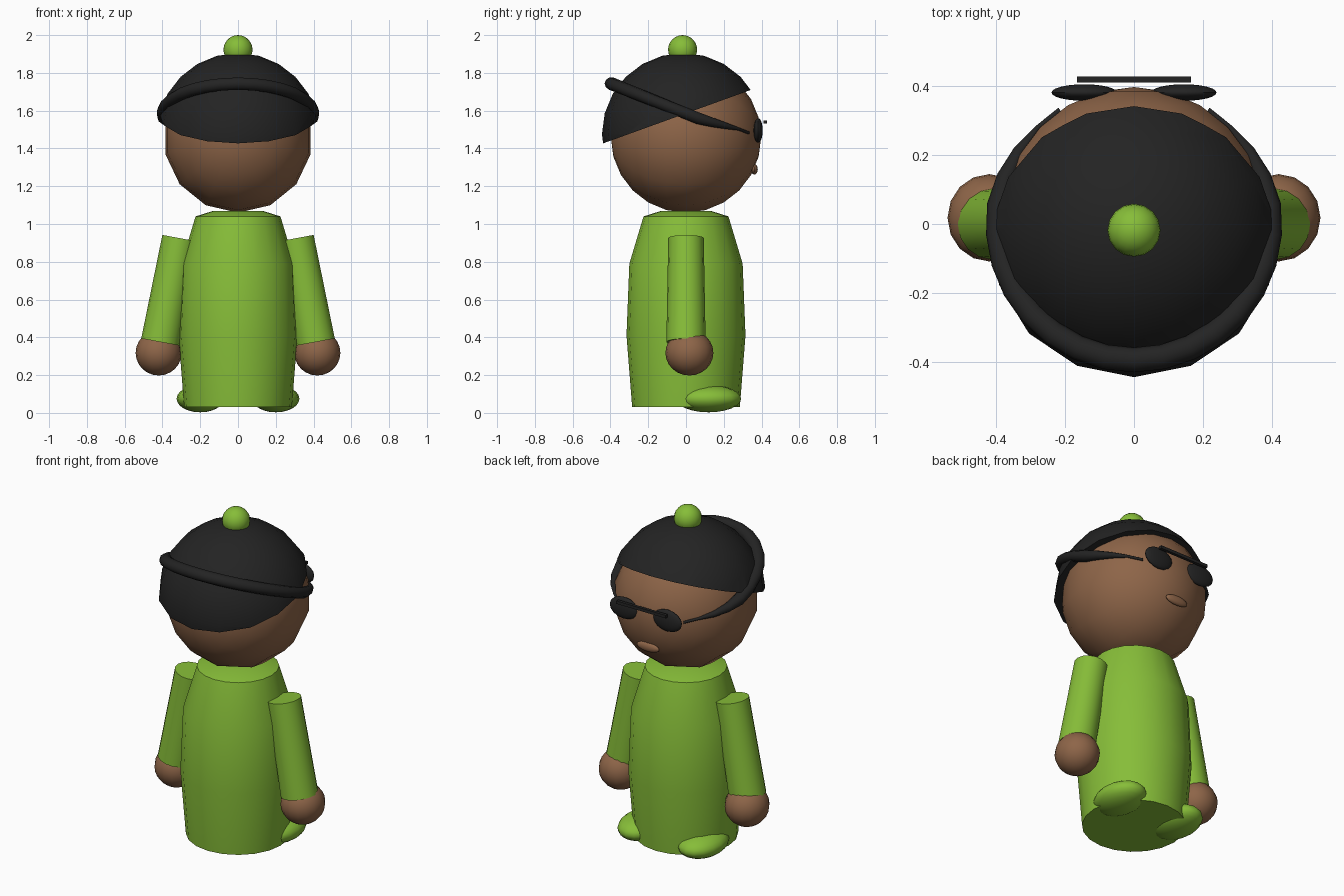
import bpy, bmesh
from math import pi, sin, cos, radians
from mathutils import Matrix, Vector

old = bpy.data.objects.get("Cube")
if old:
    bpy.data.objects.remove(old, do_unlink=True)


def material(name, rgb):
    m = bpy.data.materials.new(name)
    m.use_nodes = True
    colour = (*rgb, 1)
    m.diffuse_color = colour
    bsdf = next(n for n in m.node_tree.nodes if n.type == 'BSDF_PRINCIPLED')
    bsdf.inputs["Base Color"].default_value = colour
    bsdf.inputs["Roughness"].default_value = 0.8
    return m


GREEN = material("leaf_green", (0.24, 0.51, 0.04))
BROWN = material("skin_brown", (0.27, 0.13, 0.065))
BLACK = material("soft_black", (0.017, 0.017, 0.017))


def finish(name, bm, mat, angle=40):
    bmesh.ops.recalc_face_normals(bm, faces=bm.faces[:])
    mesh = bpy.data.meshes.new(name)
    bm.to_mesh(mesh)
    bm.free()
    mesh.materials.append(mat)
    ob = bpy.data.objects.new(name, mesh)
    bpy.context.collection.objects.link(ob)
    bpy.ops.object.select_all(action='DESELECT')
    ob.select_set(True)
    bpy.context.view_layer.objects.active = ob
    bpy.ops.object.shade_smooth_by_angle(angle=radians(angle))
    return ob


def ball(centre, size, seg=16, rings=12, turn=Matrix.Identity(4)):
    bm = bmesh.new()
    place = Matrix.Translation(centre) @ Matrix.Diagonal((*size, 1)) @ turn
    bmesh.ops.create_uvsphere(bm, u_segments=seg, v_segments=rings, radius=1, matrix=place)
    return bm


def loft(rings):
    # Skin a list of vertex rings and close both ends
    bm = bmesh.new()
    loops = [[bm.verts.new(p) for p in ring] for ring in rings]
    n = len(loops[0])
    for a, b in zip(loops, loops[1:]):
        for i in range(n):
            j = (i + 1) % n
            bm.faces.new((a[i], a[j], b[j], b[i]))
    bm.faces.new(loops[0])
    bm.faces.new(loops[-1])
    return bm


def circle(r, z, n):
    return [(r * cos(2 * pi * i / n), r * sin(2 * pi * i / n), z) for i in range(n)]


# Robe: turned profile
profile = [(0.285, 0.03), (0.315, 0.41), (0.3, 0.79), (0.225, 1.04), (0.13, 1.07)]
finish("robe", loft([circle(r, z, 20) for r, z in profile]), GREEN)

# Head, with its poles facing front and back
sideways = Matrix.Rotation(pi / 2, 4, 'X')
finish("head", ball((0, 0, 1.46), (0.395, 0.398, 0.4), 14, 12, sideways), BROWN)

# Cap: a ball cut by a plane that dips at the back of the head
bm = ball((0, -0.015, 1.475), (0.43, 0.43, 0.43), 16, 12)
cut = bmesh.ops.bisect_plane(bm, geom=bm.verts[:] + bm.edges[:] + bm.faces[:],
                             plane_co=(0, -0.043, 1.57), plane_no=(0, -0.34, 0.94),
                             clear_inner=True)
rim = [e for e in cut["geom_cut"] if isinstance(e, bmesh.types.BMEdge)]
bmesh.ops.edgeloop_fill(bm, edges=rim)
finish("cap", bm, BLACK)
finish("cap_bobble", ball((0, -0.018, 1.923), (0.077, 0.077, 0.077), 16, 12), GREEN)

# Band around the back of the head, thinning into the arms of the glasses
rings = []
steps = 24
for k in range(steps + 1):
    t = -1 + 2 * k / steps
    a = -pi / 2 + t * radians(147)
    fade = min(1, max(0, (abs(t) - 0.68) / 0.24))
    thick = 0.036 - 0.028 * fade
    out = Vector((cos(a), sin(a), 0))
    centre = out * 0.395
    centre.z = 1.585 - 0.4 * centre.y + 0.03 * fade
    rings.append([centre + thick * (out * cos(u) + Vector((0, 0, 0.95)) * sin(u))
                  for u in (2 * pi * i / 10 for i in range(10))])
finish("head_band", loft(rings), BLACK, 60)

# Bridge bar of the glasses
bm = bmesh.new()
bmesh.ops.create_cube(bm, size=1, matrix=Matrix.Translation((0, 0.42, 1.54))
                      @ Matrix.Diagonal((0.33, 0.018, 0.018, 1)))
finish("glasses_bar", bm, BLACK)

# Mouth
finish("mouth", ball((0, 0.362, 1.29), (0.075, 0.018, 0.028), 16, 10), BROWN)

# Paired parts
for side, s in (("left", 1), ("right", -1)):
    finish(side + "_lens", ball((s * 0.145, 0.382, 1.495), (0.095, 0.024, 0.065), 16, 12, sideways), BLACK)

    top, bottom = Vector((s * 0.308, 0, 0.925)), Vector((s * 0.41, 0, 0.375))
    turn = (top - bottom).to_track_quat('Z', 'Y').to_matrix().to_4x4()
    bm = bmesh.new()
    bmesh.ops.create_cone(bm, cap_ends=True, segments=16, radius1=0.104, radius2=0.094,
                          depth=(top - bottom).length,
                          matrix=Matrix.Translation((top + bottom) / 2) @ turn)
    finish(side + "_sleeve", bm, GREEN)

    finish(side + "_hand", ball((s * 0.42, 0.018, 0.318), (0.122, 0.127, 0.12)), BROWN)
    finish(side + "_foot", ball((s * 0.2, 0.12, 0.075), (0.125, 0.172, 0.072)), GREEN)
